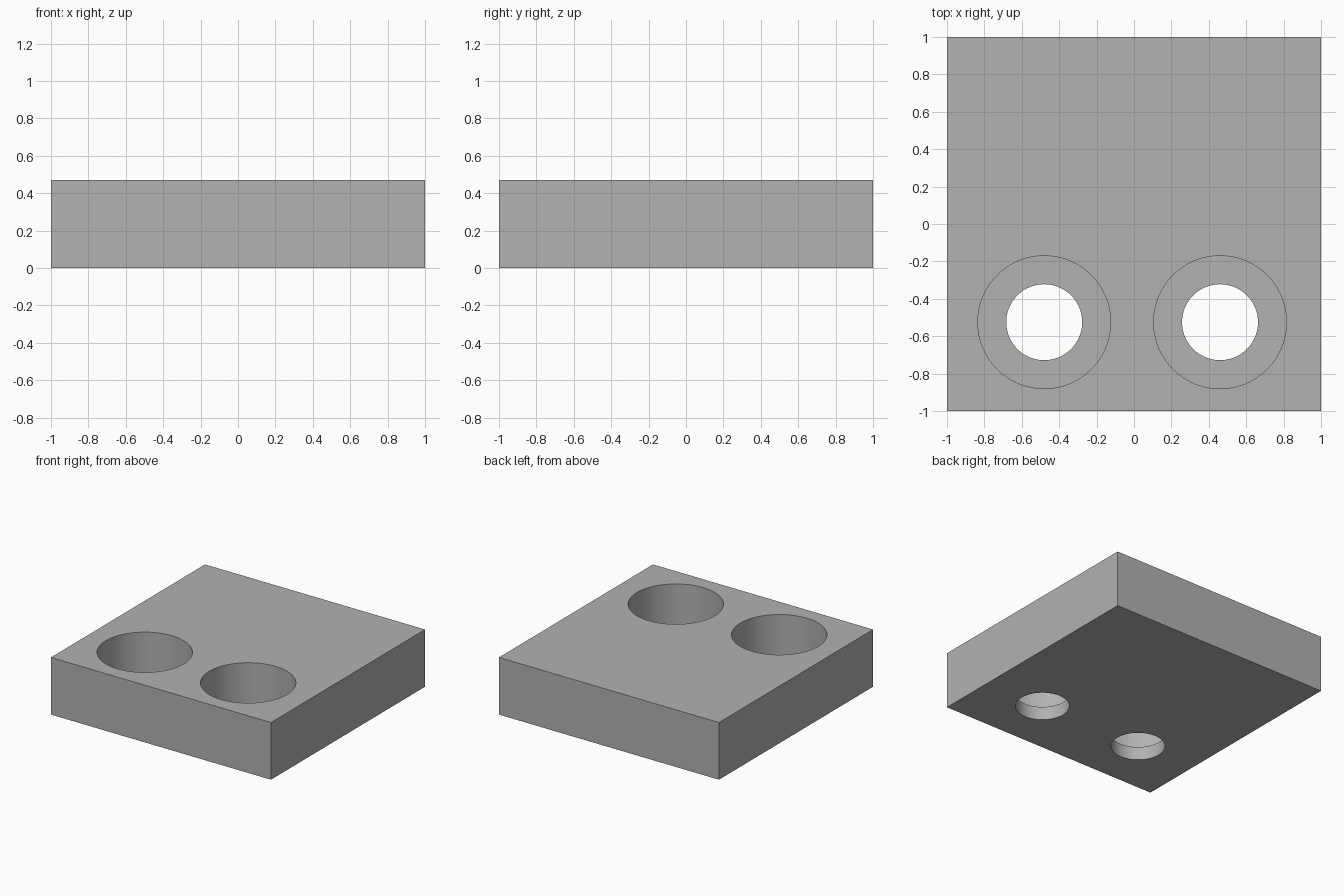
import bpy
import bmesh
from math import radians
from mathutils import Matrix, Vector

if "Cube" in bpy.data.objects:
    bpy.data.objects.remove(bpy.data.objects["Cube"], do_unlink=True)

HEIGHT = 0.47
LEDGE = 0.11          # height of the step inside each hole
BORE_R, WIDE_R = 0.203, 0.355
SEGMENTS = 96

grey = bpy.data.materials.new("plain grey")
grey.use_nodes = True
colour = (0.445, 0.445, 0.445, 1)
grey.diffuse_color = colour
grey.node_tree.nodes["Principled BSDF"].inputs["Base Color"].default_value = colour


def add_object(name, bm):
    bmesh.ops.recalc_face_normals(bm, faces=bm.faces)
    mesh = bpy.data.meshes.new(name)
    bm.to_mesh(mesh)
    bm.free()
    mesh.materials.append(grey)
    obj = bpy.data.objects.new(name, mesh)
    bpy.context.collection.objects.link(obj)
    return obj


def stepped_cutter(x, y):
    """Revolved plug: narrow through bore with a wide recess above."""
    bm = bmesh.new()
    profile = [(0, -0.1), (BORE_R, -0.1), (BORE_R, LEDGE),
               (WIDE_R, LEDGE), (WIDE_R, HEIGHT + 0.1), (0, HEIGHT + 0.1)]
    verts = [bm.verts.new((r, 0, z)) for r, z in profile]
    edges = [bm.edges.new(pair) for pair in zip(verts, verts[1:])]
    bmesh.ops.spin(bm, geom=verts + edges, cent=(0, 0, 0), axis=(0, 0, 1),
                   angle=radians(360), steps=SEGMENTS)
    bmesh.ops.remove_doubles(bm, verts=bm.verts, dist=0.0001)
    bmesh.ops.translate(bm, verts=bm.verts, vec=Vector((x, y, 0)))
    cutter = add_object("hole_cutter", bm)
    cutter.hide_render = True
    return cutter


# Square block
bm = bmesh.new()
bmesh.ops.create_cube(bm, size=1, matrix=Matrix.Translation((0, 0, HEIGHT / 2))
                      @ Matrix.Diagonal((2, 2, HEIGHT, 1)))
block = add_object("block", bm)
bpy.context.view_layer.objects.active = block
block.select_set(True)

# Two counterbored holes near the front
for x in (-0.48, 0.46):
    cutter = stepped_cutter(x, -0.525)
    cut = block.modifiers.new("hole", 'BOOLEAN')
    cut.operation = 'DIFFERENCE'
    cut.solver = 'EXACT'
    cut.object = cutter
    bpy.ops.object.modifier_apply(modifier=cut.name)
    bpy.data.objects.remove(cutter, do_unlink=True)

# Round walls smooth, edges crisp
bpy.ops.object.select_all(action='DESELECT')
block.select_set(True)
bpy.context.view_layer.objects.active = block
bpy.ops.object.shade_smooth_by_angle(angle=radians(30))
